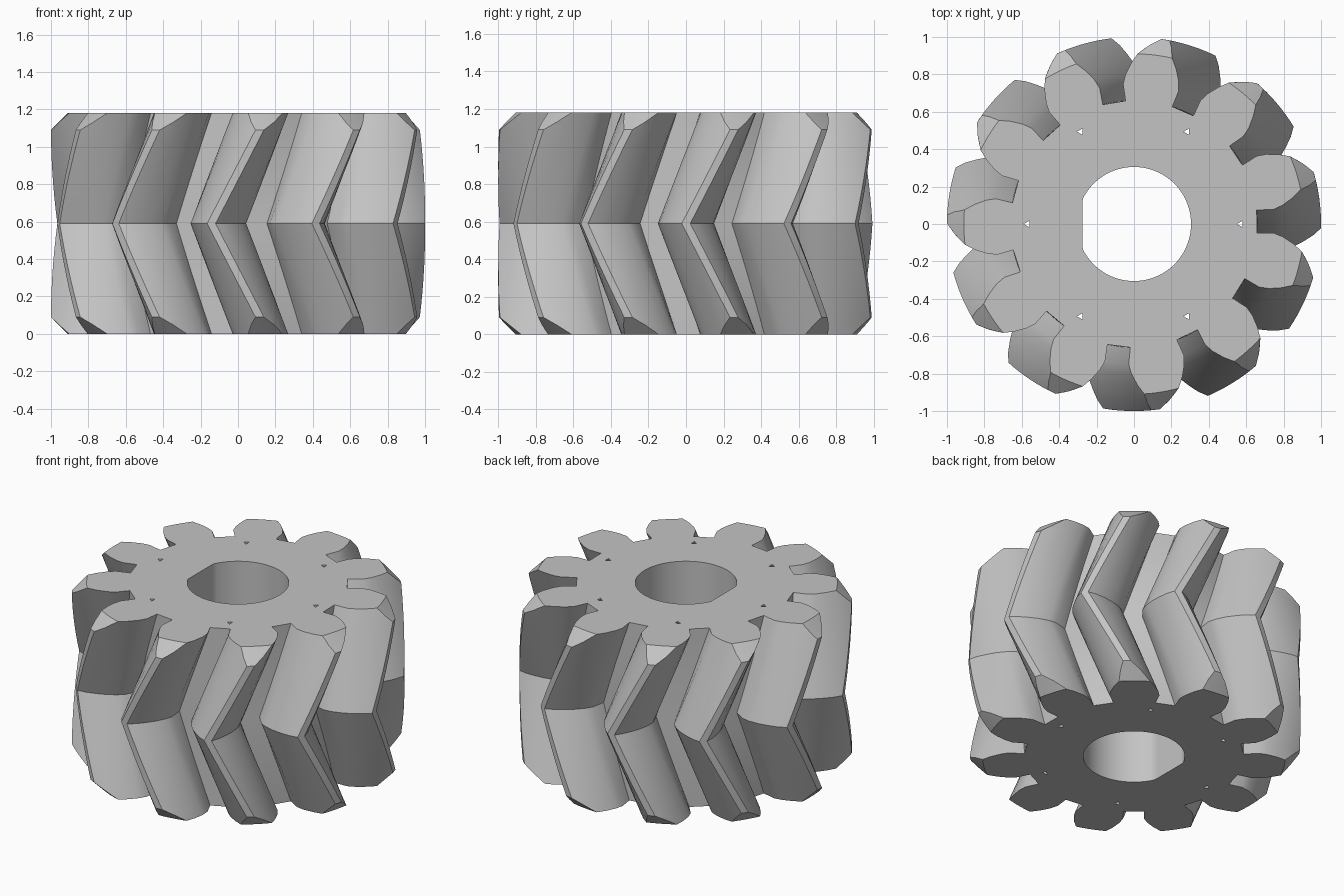
import bpy, bmesh, math
from math import sin, cos, radians, tau

TEETH = 11
HEIGHT = 1.18
TWIST = radians(17.5)      # turn of the teeth from the middle to each end
STEPS = 8                  # slices in each half of the herringbone
# right half of one tooth: (radius, half angle in degrees)
FLANK = [(0.66, 11), (0.75, 11.5), (0.80, 10.3), (0.86, 8.1),
         (0.91, 5.9), (0.96, 3.6), (1.0, 1.3)]

old = bpy.data.objects.get("Cube")
if old:
    bpy.data.objects.remove(old)

steel = bpy.data.materials.new("grey steel")
steel.use_nodes = True
colour = (0.55, 0.55, 0.55, 1)
steel.diffuse_color = colour
steel.node_tree.nodes["Principled BSDF"].inputs["Base Color"].default_value = colour


def loft(name, rings):
    """Closed solid through a stack of equal rings of points."""
    bm = bmesh.new()
    loops = [[bm.verts.new(p) for p in ring] for ring in rings]
    n = len(loops[0])
    for low, high in zip(loops, loops[1:]):
        for i in range(n):
            j = (i + 1) % n
            bm.faces.new((low[i], low[j], high[j], high[i]))
    bm.faces.new(loops[0][::-1])
    bm.faces.new(loops[-1])
    mesh = bpy.data.meshes.new(name)
    bm.to_mesh(mesh)
    bm.free()
    mesh.materials.append(steel)
    obj = bpy.data.objects.new(name, mesh)
    bpy.context.collection.objects.link(obj)
    return obj


def circle(radius, z, sides=128, x=0, y=0, start=0.0, flat=None):
    """Ring of points, cut straight at x = flat if given."""
    pts = []
    for i in range(sides):
        a = start + tau * i / sides
        px = x + radius * cos(a)
        if flat is not None:
            px = max(px, flat)
        pts.append((px, y + radius * sin(a), z))
    return pts


def cut(target, cutter, operation):
    cutter.hide_render = True
    mod = target.modifiers.new(cutter.name, 'BOOLEAN')
    mod.operation = operation
    mod.solver = 'EXACT'
    mod.object = cutter
    bpy.context.view_layer.objects.active = target
    bpy.ops.object.modifier_apply(modifier=mod.name)
    bpy.data.objects.remove(cutter)


# toothed outline, one tooth after another
outline = []
for t in range(TEETH):
    mid = tau * t / TEETH
    outline += [(r, mid - radians(a)) for r, a in FLANK]
    outline += [(r, mid + radians(a)) for r, a in reversed(FLANK)]

# herringbone body: twist grows away from the middle plane
slices = []
for s in range(-STEPS, STEPS + 1):
    turn = TWIST * abs(s) / STEPS
    z = HEIGHT / 2 * (1 + s / STEPS)
    slices.append([(r * cos(a + turn), r * sin(a + turn), z) for r, a in outline])
gear = loft("herringbone_gear", slices)

# chamfer on the tooth tips at both ends
chamfer = [(0.90, -0.01), (1.05, 0.14), (1.05, HEIGHT - 0.14), (0.90, HEIGHT + 0.01)]
cut(gear, loft("chamfer_blank", [circle(r, z) for r, z in chamfer]), 'INTERSECT')

# shaft bore with one flat side
ends = (-0.1, HEIGHT + 0.1)
cut(gear, loft("bore_cutter", [circle(0.305, z, 96, flat=-0.275) for z in ends]), 'DIFFERENCE')

# six tiny three-sided holes around the bore
for k in range(6):
    a = tau * k / 6
    x, y = 0.57 * cos(a), 0.57 * sin(a)
    cut(gear, loft("pin_hole_cutter", [circle(0.02, z, 3, x, y, math.pi) for z in ends]),
        'DIFFERENCE')

bpy.ops.object.select_all(action='DESELECT')
gear.select_set(True)
bpy.context.view_layer.objects.active = gear
bpy.ops.object.shade_smooth_by_angle(angle=radians(30))
